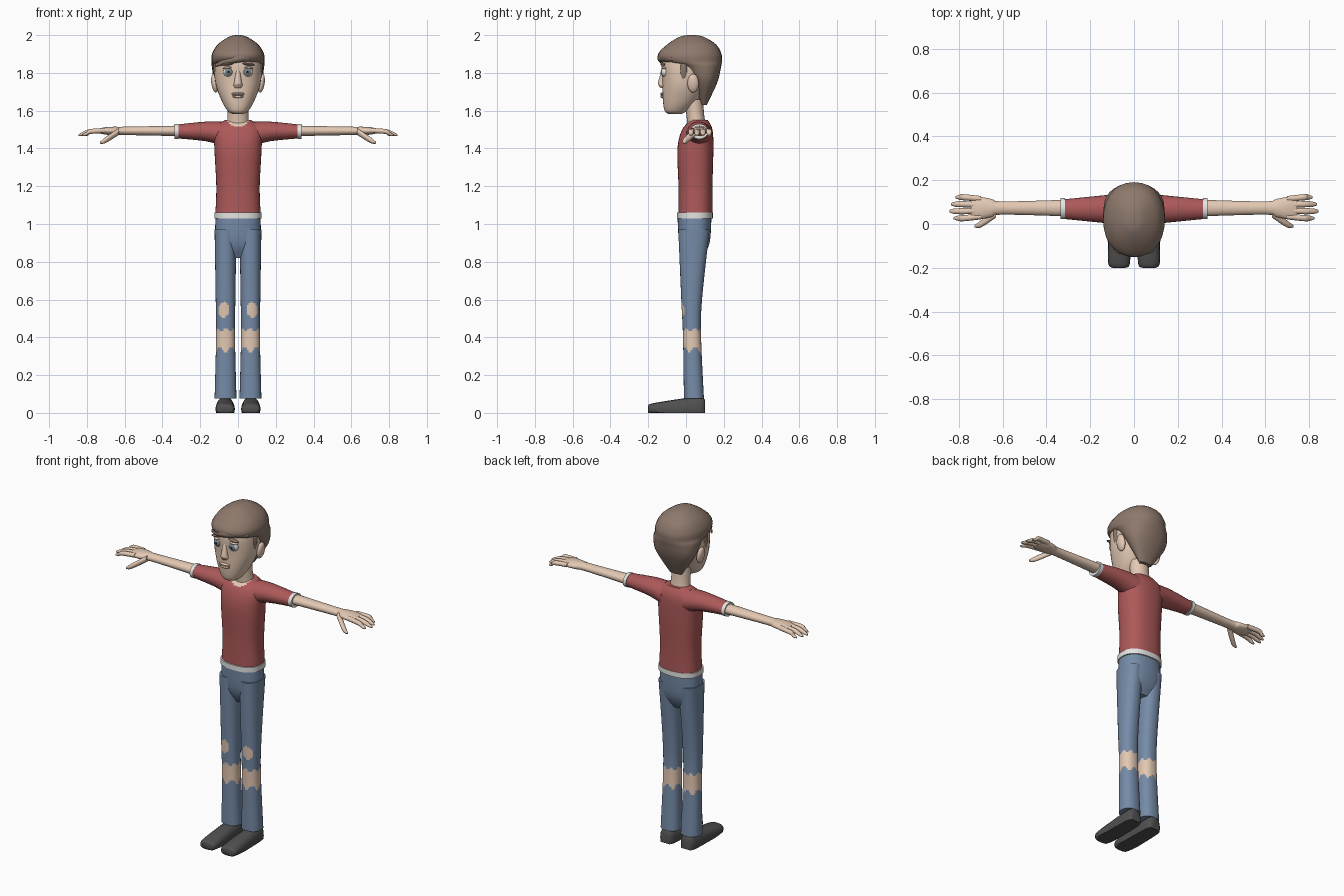
import bpy, bmesh, math
from mathutils import Matrix

cube = bpy.data.objects.get("Cube")
if cube:
    bpy.data.objects.remove(cube, do_unlink=True)


def material(name, red, green, blue):
    mat = bpy.data.materials.new(name)
    mat.use_nodes = True
    mat.diffuse_color = (red, green, blue, 1)
    shader = mat.node_tree.nodes["Principled BSDF"]
    shader.inputs["Base Color"].default_value = mat.diffuse_color
    shader.inputs["Roughness"].default_value = .8
    return mat


SKIN = material("skin", .77, .58, .45)
RED = material("shirt red", .42, .1, .1)
WHITE = material("trim white", .78, .78, .77)
DENIM = material("denim blue", .18, .26, .39)
HAIR = material("hair brown", .27, .19, .15)
SHOE = material("shoe grey", .08, .08, .08)
IRIS = material("iris grey", .2, .24, .27)
PUPIL = material("pupil dark", .02, .02, .02)
LIP = material("lip", .6, .4, .32)


def finish(name, bm, materials, rule):
    """Turn a bmesh into a smooth object, colouring faces by a rule."""
    bmesh.ops.recalc_face_normals(bm, faces=bm.faces)
    for face in bm.faces:
        face.smooth = True
        if rule:
            face.material_index = rule(face.calc_center_median())
    mesh = bpy.data.meshes.new(name)
    bm.to_mesh(mesh)
    bm.free()
    for mat in materials:
        mesh.materials.append(mat)
    mesh.set_sharp_from_angle(angle=math.radians(50))
    bpy.context.collection.objects.link(bpy.data.objects.new(name, mesh))


def spline(rows, steps):
    """Smooth interpolation through the cross-section rows."""
    last = len(rows) - 1
    for i in range(last):
        window = [rows[min(max(i + k, 0), last)] for k in (-1, 0, 1, 2)]
        for step in range(steps):
            t = step / steps
            yield [b + t / 2 * (c - a + t * (2*a - 5*b + 4*c - d + t * (3*(b - c) + d - a)))
                   for a, b, c, d in zip(*window)]
    yield rows[-1]


def loft(name, materials, axis, centre, rows, sides=24, steps=4, power=2, side=1, rule=None):
    """Skin rows of (position, radius u, radius v, shift v, shift u) along an axis."""
    bm = bmesh.new()
    rings = []
    padded = [list(row) + [0] * (5 - len(row)) for row in rows]
    for t, radius_u, radius_v, shift_v, shift_u in spline(padded, steps):
        ring = []
        for k in range(sides):
            c, s = math.cos(math.tau * k / sides), math.sin(math.tau * k / sides)
            u = centre[0] + shift_u + radius_u * math.copysign(abs(c) ** (2 / power), c)
            v = centre[1] + shift_v + radius_v * math.copysign(abs(s) ** (2 / power), s)
            x, y, z = {"z": (u, v, t), "x": (t, u, v), "y": (u, t, v)}[axis]
            ring.append(bm.verts.new((x * side, y, max(z, 0))))
        rings.append(ring)
    for low, high in zip(rings, rings[1:]):
        for k in range(sides):
            bm.faces.new((low[k - 1], low[k], high[k], high[k - 1]))
    bm.faces.new(rings[0])
    bm.faces.new(rings[-1])
    finish(name, bm, materials, rule)


def ball(name, materials, centre, radii, tilt=0, rule=None):
    """Ellipsoid with its poles facing front and back."""
    bm = bmesh.new()
    bmesh.ops.create_uvsphere(bm, u_segments=24, v_segments=12, radius=1)
    bm.transform(Matrix.Translation(centre) @ Matrix.Rotation(tilt, 4, "Y")
                 @ Matrix.Diagonal((*radii, 1)) @ Matrix.Rotation(math.pi / 2, 4, "X"))
    finish(name, bm, materials, rule)


def neckline(p):
    """Skin shows in the scooped front of the collar."""
    return int(p.y < .06 and math.hypot(p.x / .06, (p.z - 1.56) / .045) < 1)


def torn(p):
    """Skin shows in a ragged shin band and a knee hole."""
    x = abs(p.x)
    angle = math.atan2(p.y - .035, x - .065)
    low = .335 + .013 * math.sin(5 * angle)
    high = .44 + .008 * math.sin(7 * angle)
    across, up = abs(x - .075), abs(p.z - .545)
    hole = p.y < .02 and across < .027 and across / .05 + up / .045 < 1
    return int(hole or low < p.z < high)


def eye_rings(p):
    """White, iris and pupil as rings around the front pole."""
    spread = math.hypot(abs(p.x) - .05, p.z - 1.805)
    if p.y > -.11 or spread > .018:
        return 0
    return 1 if spread > .007 else 2


# Shirt with hem, neck and trouser seat
loft("shirt", [RED, SKIN], "z", (0, .05),
     [(1.05, .12, .09), (1.2, .115, .09), (1.4, .125, .095), (1.5, .125, .08, .01),
      (1.55, .07, .045, .02)],
     sides=40, steps=9, power=2.4, rule=neckline)
loft("shirt_hem", [WHITE], "z", (0, .047), [(1.03, .125, .095), (1.06, .125, .095)],
     sides=40, steps=1, power=2.4)
loft("neck", [SKIN], "z", (0, .04), [(1.5, .065, .05, .02), (1.57, .055, .047, .01), (1.66, .055, .05)])
loft("trouser_seat", [DENIM], "z", (0, .045),
     [(1.04, .118, .09), (.9, .12, .08), (.82, .08, .04)], sides=32, power=2.4)

for label, side in (("left", 1), ("right", -1)):
    # Legs and shoes
    loft(label + "_trouser_leg", [DENIM, SKIN], "z", (.066, .042),
         [(.075, .058, .053), (.4, .05, .048, -.01), (.6, .052, .055, -.012), (.97, .058, .083)],
         sides=40, steps=28, power=2.3, side=side, rule=torn)
    loft(label + "_shoe", [SHOE], "y", (.068, .02),
         [(-.2, .03, .02), (-.18, .05, .03), (-.06, .05, .05), (.07, .045, .065), (.1, .03, .05)],
         sides=16, steps=3, power=2.5, side=side)

    # Sleeve, cuff, and arm running into the palm
    loft(label + "_sleeve", [RED], "x", (.068, 1.49),
         [(.07, .07, .066, -.015), (.17, .06, .052), (.32, .045, .037)], side=side)
    loft(label + "_cuff", [WHITE], "x", (.07, 1.49), [(.315, .048, .04), (.335, .048, .04)],
         steps=1, side=side)
    loft(label + "_arm", [SKIN], "x", (.073, 1.493),
         [(.3, .038, .028), (.6, .03, .022), (.65, .041, .022), (.7, .05, .02), (.745, .045, .01)],
         side=side)

    # Fingers and thumb
    for i, finger in enumerate(("index", "middle", "ring", "little")):
        tip = .85 - .02 * abs(i - 1.3)
        spread = .005 * (i - 1.5)
        loft(f"{label}_{finger}_finger", [SKIN], "x", (.034 + .027 * i, 1.48),
             [(.7, .013, .013, .015), (.78, .014, .013, .01, spread),
              (tip - .02, .012, .01, -.003, spread), (tip, .005, .004, -.01, spread)],
             sides=12, steps=3, side=side)
    loft(label + "_thumb", [SKIN], "x", (.02, 1.46),
         [(.63, .02, .018, .03, .03), (.7, .016, .016, -.015, -.02), (.73, .005, .005, -.03, -.03)],
         sides=12, side=side)

    # Eyes, brows, ears and sideburns
    ball(label + "_eye", [WHITE, IRIS, PUPIL], (side * .05, -.11, 1.805), (.028, .024, .026), rule=eye_rings)
    ball(label + "_upper_lid", [SKIN], (side * .05, -.11, 1.827), (.03, .02, .008), tilt=side * .1)
    ball(label + "_brow", [HAIR], (side * .055, -.122, 1.846), (.034, .014, .007), tilt=side * .12)
    ball(label + "_ear", [SKIN], (side * .124, .038, 1.745), (.017, .03, .05), tilt=side * .15)
    ball(label + "_sideburn", [HAIR], (side * .116, -.012, 1.81), (.014, .02, .06), tilt=side * .1)

# Head and face
loft("head", [SKIN], "z", (0, -.008),
     [(1.583, .03, .035, -.05), (1.6, .056, .06, -.045), (1.66, .09, .095, -.02),
      (1.75, .12, .117), (1.86, .122, .125, .005), (1.92, .1, .1, .02)],
     sides=32, steps=6, power=2.2)
loft("nose", [SKIN], "z", (0, -.125),
     [(1.83, .01, .01, .01), (1.75, .02, .023), (1.735, .024, .02), (1.72, .015, .01)], sides=16)
ball("upper_lip", [SKIN], (0, -.123, 1.69), (.034, .013, .007))
ball("lower_lip", [SKIN], (0, -.121, 1.674), (.028, .014, .008))
ball("mouth_line", [LIP], (0, -.127, 1.683), (.034, .009, .003))

# Hair cap with an overhanging front, and a fringe swept to one side
loft("hair", [HAIR], "z", (0, .03),
     [(1.63, .04, .015, .065), (1.75, .12, .066, .07), (1.83, .138, .11, .045), (1.86, .14, .16),
      (1.9, .138, .168, -.01), (1.95, .108, .13), (1.99, .05, .066), (2, .015, .02)],
     sides=28, power=2.2)
sweep = [i / 25 for i in range(-3, 4)]
loft("fringe", [HAIR], "x", (-.13, 1.88),
     [(x, .022 - x * x, .022 - x * x, -1.4 * (x - .05) ** 2, 4 * x * x) for x in sweep],
     sides=12)
